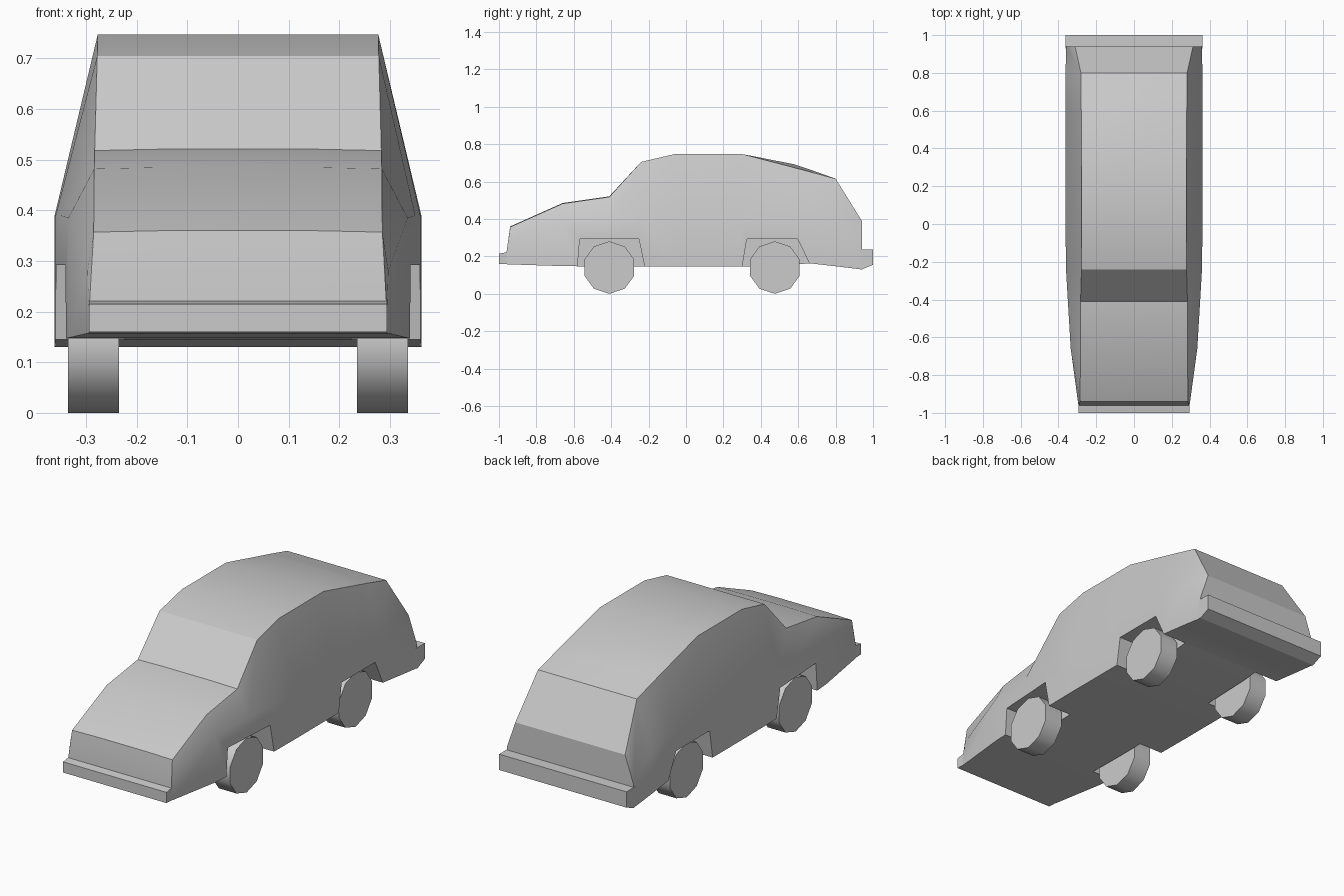
import bpy, bmesh, math

if "Cube" in bpy.data.objects:
    bpy.data.objects.remove(bpy.data.objects["Cube"])


def loft(name, rings):
    """Skin equal-length closed rings of points and cap both ends."""
    bm = bmesh.new()
    vs = [[bm.verts.new(p) for p in r] for r in rings]
    n = len(vs[0])
    for a, b in zip(vs, vs[1:]):
        for i in range(n):
            j = (i + 1) % n
            bm.faces.new((a[i], a[j], b[j], b[i]))
    bm.faces.new(vs[0])
    bm.faces.new(vs[-1])
    bmesh.ops.recalc_face_normals(bm, faces=bm.faces)
    me = bpy.data.meshes.new(name)
    bm.to_mesh(me)
    bm.free()
    ob = bpy.data.objects.new(name, me)
    bpy.context.collection.objects.link(ob)
    return ob


def prism(name, profile, x0, x1):
    """Extrude a (y, z) profile sideways."""
    return loft(name, [[(x, y, z) for y, z in profile] for x in (x0, x1)])


def section(y, zt, xt, zs, xs, zb, crown):
    half = [(xs, zb), (xs, zs), (xt, zt), (xt * 0.5, zt + crown)]
    return [(x, y, z) for x, z in half] + [(-x, y, z) for x, z in reversed(half)]


def activate(ob):
    bpy.ops.object.select_all(action='DESELECT')
    ob.select_set(True)
    bpy.context.view_layer.objects.active = ob


# Body: y, roof edge z and x, shoulder z and x, sill z, crown
stations = [
    (-0.96, 0.22, 0.293, 0.19, 0.294, 0.158, 0),
    (-0.94, 0.357, 0.285, 0.28, 0.297, 0.157, 0.003),
    (-0.66, 0.482, 0.284, 0.385, 0.335, 0.148, 0.003),
    (-0.41, 0.518, 0.283, 0.39, 0.35, 0.145, 0.003),
    (-0.24, 0.705, 0.278, 0.39, 0.36, 0.145, 0),
    (-0.06, 0.747, 0.277, 0.39, 0.362, 0.145, 0),
    (0.30, 0.747, 0.277, 0.39, 0.362, 0.145, 0),
    (0.58, 0.674, 0.279, 0.39, 0.362, 0.155, 0.018),
    (0.66, 0.653, 0.28, 0.39, 0.362, 0.163, 0.012),
    (0.80, 0.615, 0.281, 0.37, 0.362, 0.147, 0),
    (0.94, 0.39, 0.312, 0.25, 0.36, 0.13, 0),
]
body = loft("car_body", [section(*s) for s in stations])

# Wheel arch openings
arches = {
    "front": [(-0.584, 0.1), (-0.568, 0.292), (-0.252, 0.292), (-0.212, 0.1)],
    "rear": [(0.293, 0.1), (0.325, 0.292), (0.597, 0.292), (0.69, 0.1)],
}
for profile in arches.values():
    for side in (-1, 1):
        cutter = prism("arch_cutter", profile, side * 0.225, side * 0.5)
        cutter.hide_render = True
        activate(body)
        mod = body.modifiers.new("arch", 'BOOLEAN')
        mod.operation = 'DIFFERENCE'
        mod.solver = 'EXACT'
        mod.object = cutter
        bpy.ops.object.modifier_apply(modifier=mod.name)
        bpy.data.objects.remove(cutter, do_unlink=True)
activate(body)
bpy.ops.object.shade_smooth_by_angle(angle=math.radians(24))

# Bumpers
prism("front_bumper", [(-1, 0.16), (-1, 0.215), (-0.955, 0.222), (-0.95, 0.158)],
      -0.294, 0.294)
prism("rear_bumper", [(0.93, 0.132), (0.93, 0.236), (1, 0.236), (1, 0.155), (0.94, 0.13)],
      -0.362, 0.362)

# Ten-sided wheels
for end, y in (("front", -0.41), ("rear", 0.475)):
    for label, side in (("left", -1), ("right", 1)):
        rim = [(y + 0.14 * math.sin(k * math.tau / 10),
                0.14 + 0.14 * math.cos(k * math.tau / 10)) for k in range(10)]
        wheel = prism(f"{end}_{label}_wheel", rim, side * 0.235, side * 0.336)
        activate(wheel)
        bpy.ops.object.shade_smooth_by_angle(angle=math.radians(40))
